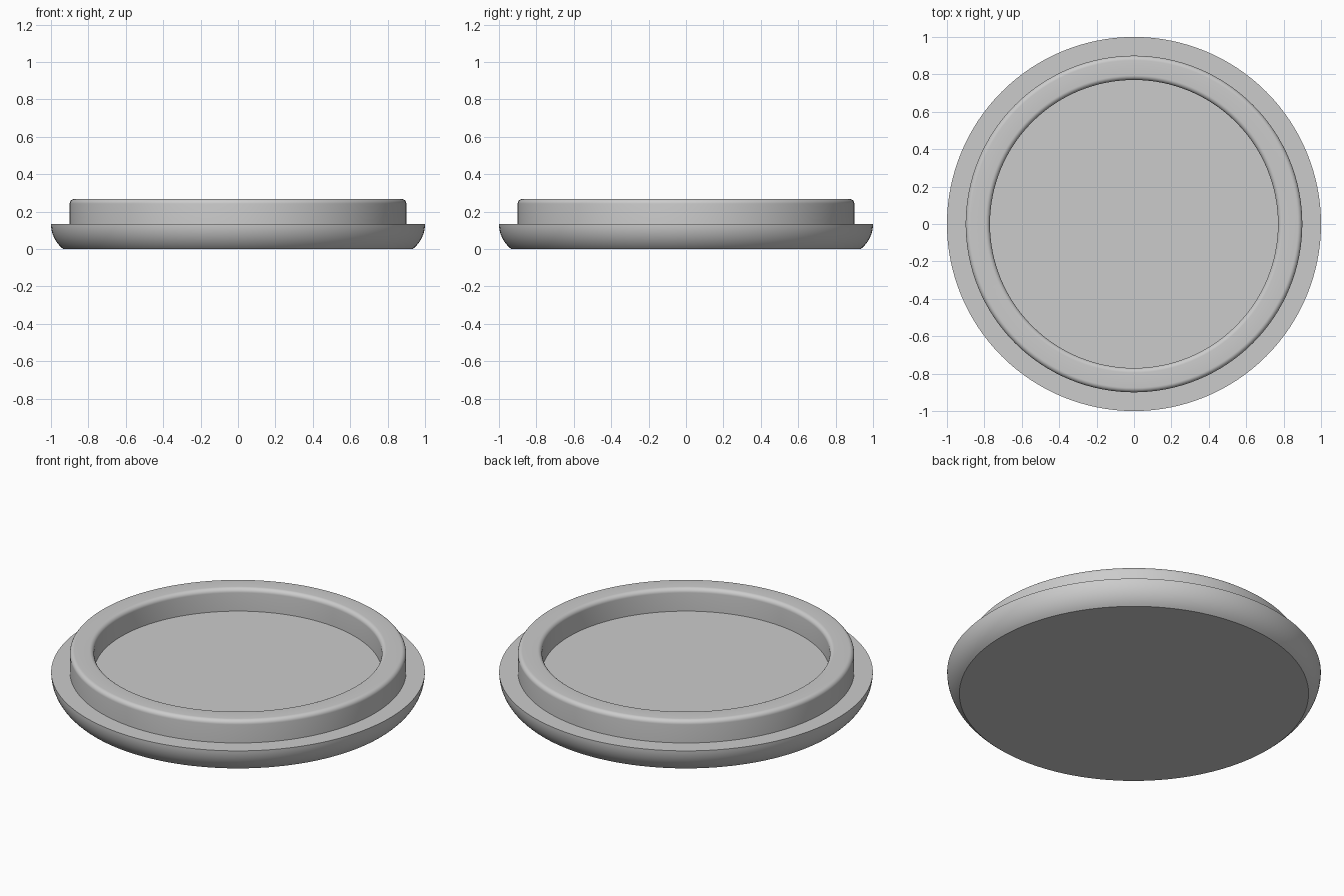
import bpy, bmesh, math

if "Cube" in bpy.data.objects:
    bpy.data.objects.remove(bpy.data.objects["Cube"])

SEGMENTS = 128


def arc(cx, cz, r, a0, a1, steps):
    """Points of a circular arc in the (radius, height) plane, angles in degrees."""
    pts = []
    for i in range(steps + 1):
        a = math.radians(a0 + (a1 - a0) * i / steps)
        pts.append((cx + r * math.cos(a), cz + r * math.sin(a)))
    return pts


def lathe(name, profile, material):
    """Revolve an open profile about z and close both ends with flat caps."""
    bm = bmesh.new()
    rings = []
    for r, z in profile:
        rings.append([bm.verts.new((r * math.cos(2 * math.pi * i / SEGMENTS),
                                    r * math.sin(2 * math.pi * i / SEGMENTS), z))
                      for i in range(SEGMENTS)])
    for low, high in zip(rings, rings[1:]):
        for i in range(SEGMENTS):
            j = (i + 1) % SEGMENTS
            bm.faces.new((low[i], low[j], high[j], high[i]))
    bm.faces.new(rings[0][::-1])
    bm.faces.new(rings[-1])
    bmesh.ops.recalc_face_normals(bm, faces=bm.faces)
    mesh = bpy.data.meshes.new(name)
    bm.to_mesh(mesh)
    bm.free()
    mesh.materials.append(material)
    obj = bpy.data.objects.new(name, mesh)
    bpy.context.collection.objects.link(obj)
    bpy.context.view_layer.objects.active = obj
    obj.select_set(True)
    bpy.ops.object.shade_smooth_by_angle(angle=math.radians(30))
    return obj


grey = bpy.data.materials.new("light_grey")
grey.diffuse_color = (0.6, 0.6, 0.6, 1)
grey.use_nodes = True
grey.node_tree.nodes["Principled BSDF"].inputs["Base Color"].default_value = grey.diffuse_color

FLANGE_Z, TOP_Z = 0.134, 0.267
OUTER, INNER, FILLET = 0.90, 0.77, 0.025

# Rounded underside of the flange, ending vertical at the rim
edge_r = 0.17
start = -math.degrees(math.asin(FLANGE_Z / edge_r))
profile = arc(1 - edge_r, FLANGE_Z, edge_r, start, 0, 12)
# Raised ring with rounded top edges
profile += [(OUTER, FLANGE_Z)]
profile += arc(OUTER - FILLET, TOP_Z - FILLET, FILLET, 0, 90, 8)
profile += arc(INNER + FILLET, TOP_Z - FILLET, FILLET, 90, 180, 8)
# Recessed floor level with the flange
profile += [(INNER, FLANGE_Z)]

lathe("round_lid", profile, grey)
